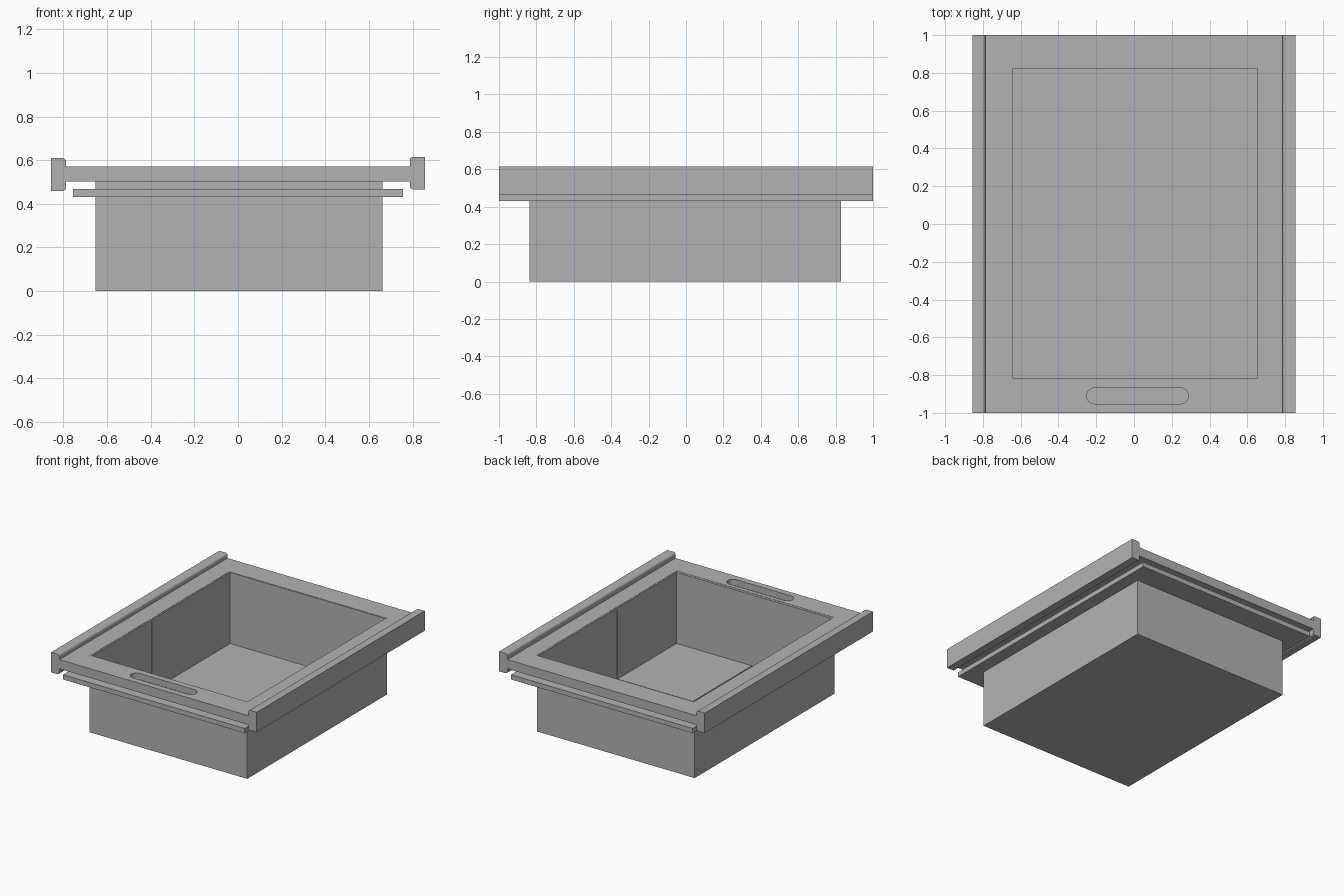
import bpy, bmesh, math

if "Cube" in bpy.data.objects:
    bpy.data.objects.remove(bpy.data.objects["Cube"])

grey = bpy.data.materials.new("plain grey")
grey.diffuse_color = (0.45, 0.45, 0.45, 1)
grey.use_nodes = True
grey.node_tree.nodes["Principled BSDF"].inputs["Base Color"].default_value = grey.diffuse_color


def prism(name, pts, axis, lo, hi):
    """Extrude a closed 2D outline: axis 'z' takes (x, y), axis 'y' takes (x, z)."""
    place = (lambda p, t: (p[0], p[1], t)) if axis == 'z' else (lambda p, t: (p[0], t, p[1]))
    bm = bmesh.new()
    a = [bm.verts.new(place(p, lo)) for p in pts]
    b = [bm.verts.new(place(p, hi)) for p in pts]
    n = len(pts)
    bm.faces.new(a)
    bm.faces.new(b)
    for i in range(n):
        j = (i + 1) % n
        bm.faces.new((a[i], a[j], b[j], b[i]))
    bmesh.ops.recalc_face_normals(bm, faces=bm.faces)
    me = bpy.data.meshes.new(name)
    bm.to_mesh(me)
    bm.free()
    me.materials.append(grey)
    ob = bpy.data.objects.new(name, me)
    bpy.context.collection.objects.link(ob)
    return ob


def box(name, x0, x1, y0, y1, z0, z1):
    return prism(name, [(x0, y0), (x1, y0), (x1, y1), (x0, y1)], 'z', z0, z1)


def cut(ob, cutter):
    cutter.hide_render = True
    m = ob.modifiers.new("cut", 'BOOLEAN')
    m.operation, m.solver, m.object = 'DIFFERENCE', 'EXACT', cutter
    bpy.context.view_layer.objects.active = ob
    bpy.ops.object.modifier_apply(modifier=m.name)
    bpy.data.objects.remove(cutter)


# outer and inner outlines of the bin
OUT = (-0.652, 0.662, -0.836, 0.828)
INN = (-0.641, 0.651, -0.817, 0.823)
FLOOR, TOP = 0.036, 0.572

# deep bin with thin walls
bin_body = box("bin_body", *OUT, 0, TOP - 0.002)
cut(bin_body, box("bin_cavity", *INN, FLOOR, 0.7))

# shallow divider grooves running up the walls and across the floor
G, W = 0.004, 0.005
cut(bin_body, box("long_groove", 0.019 - W, 0.019 + W, INN[2] - G, INN[3] + 0.003,
                  FLOOR - G, 0.56))
cut(bin_body, box("cross_groove", INN[0] - G, INN[1] + G, -0.112 - W, -0.112 + W,
                  FLOOR - G, 0.56))

# top flange with opening and recessed finger slot
flange = box("top_flange", -0.795, 0.795, -1, 1, 0.503, TOP)
cut(flange, box("flange_opening", *OUT, 0.4, 0.7))
r, cy, sx0, sx1 = 0.042, -0.91, -0.251, 0.288
slot = []
for cx, start in ((sx1 - r, -90), (sx0 + r, 90)):
    for k in range(13):
        t = math.radians(start + 15 * k)
        slot.append((cx + r * math.cos(t), cy + r * math.sin(t)))
cut(flange, prism("slot_cutter", slot, 'z', 0.525, 0.7))

# lower plate around the bin
plate = box("lower_plate", -0.756, 0.756, -1, 1, 0.431, 0.467)
cut(plate, box("plate_opening", *OUT, 0.3, 0.6))

# side rails with rounded inner edges
for side, name, z0, z1 in ((-1, "left_rail", 0.459, 0.609), (1, "right_rail", 0.466, 0.615)):
    xi, xo, c = 0.787, 0.856, 0.016
    prof = [(xo, z0), (xo, z1)]
    for cz, start in ((z1 - c, 90), (z0 + c, 180)):
        for k in range(5):
            t = math.radians(start + 22.5 * k)
            prof.append((xi + c + c * math.cos(t), cz + c * math.sin(t)))
    rail = prism(name, [(side * x, z) for x, z in prof], 'y', -1, 1)
    bpy.ops.object.select_all(action='DESELECT')
    rail.select_set(True)
    bpy.context.view_layer.objects.active = rail
    bpy.ops.object.shade_smooth_by_angle(angle=math.radians(30))
